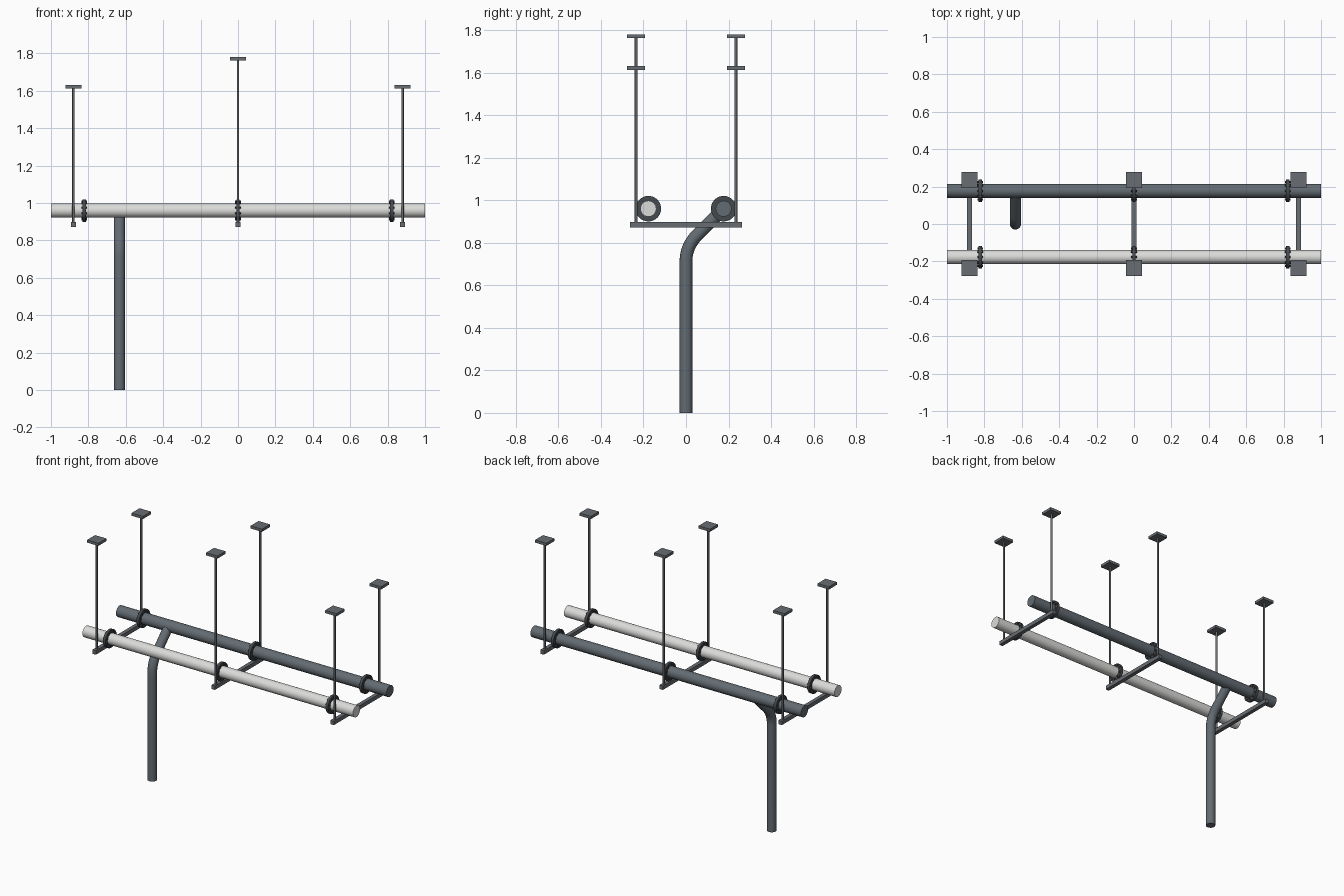
import bpy, bmesh, math
from mathutils import Matrix, Vector

if "Cube" in bpy.data.objects:
    bpy.data.objects.remove(bpy.data.objects["Cube"])


def material(name, rgb):
    m = bpy.data.materials.new(name)
    m.diffuse_color = (*rgb, 1)
    m.use_nodes = True
    m.node_tree.nodes["Principled BSDF"].inputs["Base Color"].default_value = m.diffuse_color
    return m


LIGHT = material("light_grey", (0.71, 0.71, 0.70))
SLATE = material("slate_grey", (0.125, 0.150, 0.170))
STEEL = material("steel_grey", (0.140, 0.155, 0.168))
DARK = material("dark_grey", (0.062, 0.068, 0.074))
AXIS_X = Matrix.Rotation(math.pi / 2, 4, 'Y')


def finish(bm, name, mat):
    bmesh.ops.recalc_face_normals(bm, faces=bm.faces)
    mesh = bpy.data.meshes.new(name)
    bm.to_mesh(mesh)
    bm.free()
    ob = bpy.data.objects.new(name, mesh)
    bpy.context.collection.objects.link(ob)
    mesh.materials.append(mat)
    smooth(ob)
    return ob


def smooth(ob):
    bpy.ops.object.select_all(action='DESELECT')
    ob.select_set(True)
    bpy.context.view_layer.objects.active = ob
    bpy.ops.object.shade_smooth_by_angle(angle=math.radians(35))


def add_cyl(bm, loc, r, depth, seg, rot=Matrix()):
    bmesh.ops.create_cone(bm, cap_ends=True, segments=seg, radius1=r, radius2=r,
                          depth=depth, matrix=Matrix.Translation(loc) @ rot)


def add_box(bm, loc, size):
    return bmesh.ops.create_cube(bm, size=1, matrix=Matrix.Translation(loc)
                                 @ Matrix.Diagonal((*size, 1)))["verts"]


PIPE_Y, PIPE_Z, ROD_Y = 0.177, 0.96, 0.235

# the two long pipes with their bolted flanges
for side, label, mat in ((-1, "front", LIGHT), (1, "back", SLATE)):
    bm = bmesh.new()
    add_cyl(bm, (0, side * PIPE_Y, PIPE_Z), 0.0375, 2, 32, AXIS_X)
    finish(bm, f"{label}_pipe", mat)
    for i, x in enumerate((-0.823, 0, 0.823)):
        bm = bmesh.new()
        add_cyl(bm, (x, side * PIPE_Y, PIPE_Z), 0.060, 0.018, 32, AXIS_X)
        for k in range(10):
            a = math.tau * (k + 0.5) / 10
            add_cyl(bm, (x, side * PIPE_Y + 0.049 * math.cos(a), PIPE_Z + 0.049 * math.sin(a)),
                    0.006, 0.030, 6, AXIS_X)
        finish(bm, f"{label}_flange_{i + 1}", DARK)

# hangers: crossbar, two rods and two ceiling plates
for i, (x, top) in enumerate(((-0.88, 1.63), (0, 1.78), (0.88, 1.63))):
    bm = bmesh.new()
    add_box(bm, (x, 0, 0.885), (0.026, 0.526, 0.026))
    finish(bm, f"crossbar_{i + 1}", STEEL)
    for side, label in ((-1, "front"), (1, "back")):
        bm = bmesh.new()
        z0, z1 = 0.885, top - 0.004
        add_cyl(bm, (x, side * ROD_Y, (z0 + z1) / 2), 0.0065, z1 - z0, 12)
        finish(bm, f"{label}_rod_{i + 1}", STEEL)
        bm = bmesh.new()
        add_box(bm, (x, side * ROD_Y, top - 0.009), (0.084, 0.084, 0.018))
        finish(bm, f"{label}_ceiling_plate_{i + 1}", STEEL)

# branch pipe: vertical, then a 45 degree bend into the back pipe
corner_z = PIPE_Z - PIPE_Y
tangent = 0.07
R = tangent / math.tan(math.pi / 8)
path = [(0, 0)]
for k in range(11):
    a = math.pi / 4 * k / 10
    path.append((R * (1 - math.cos(a)), corner_z - tangent + R * math.sin(a)))
path.append((PIPE_Y, PIPE_Z))
curve = bpy.data.curves.new("branch_pipe", 'CURVE')
curve.dimensions = '3D'
curve.bevel_depth = 0.03
curve.bevel_resolution = 6
curve.use_fill_caps = True
spline = curve.splines.new('POLY')
spline.points.add(len(path) - 1)
for p, (y, z) in zip(spline.points, path):
    p.co = (-0.634, y, z, 1)
branch = bpy.data.objects.new("branch_pipe", curve)
bpy.context.collection.objects.link(branch)
curve.materials.append(SLATE)
bpy.ops.object.select_all(action='DESELECT')
branch.select_set(True)
bpy.context.view_layer.objects.active = branch
bpy.ops.object.convert(target='MESH')
smooth(bpy.context.view_layer.objects.active)
